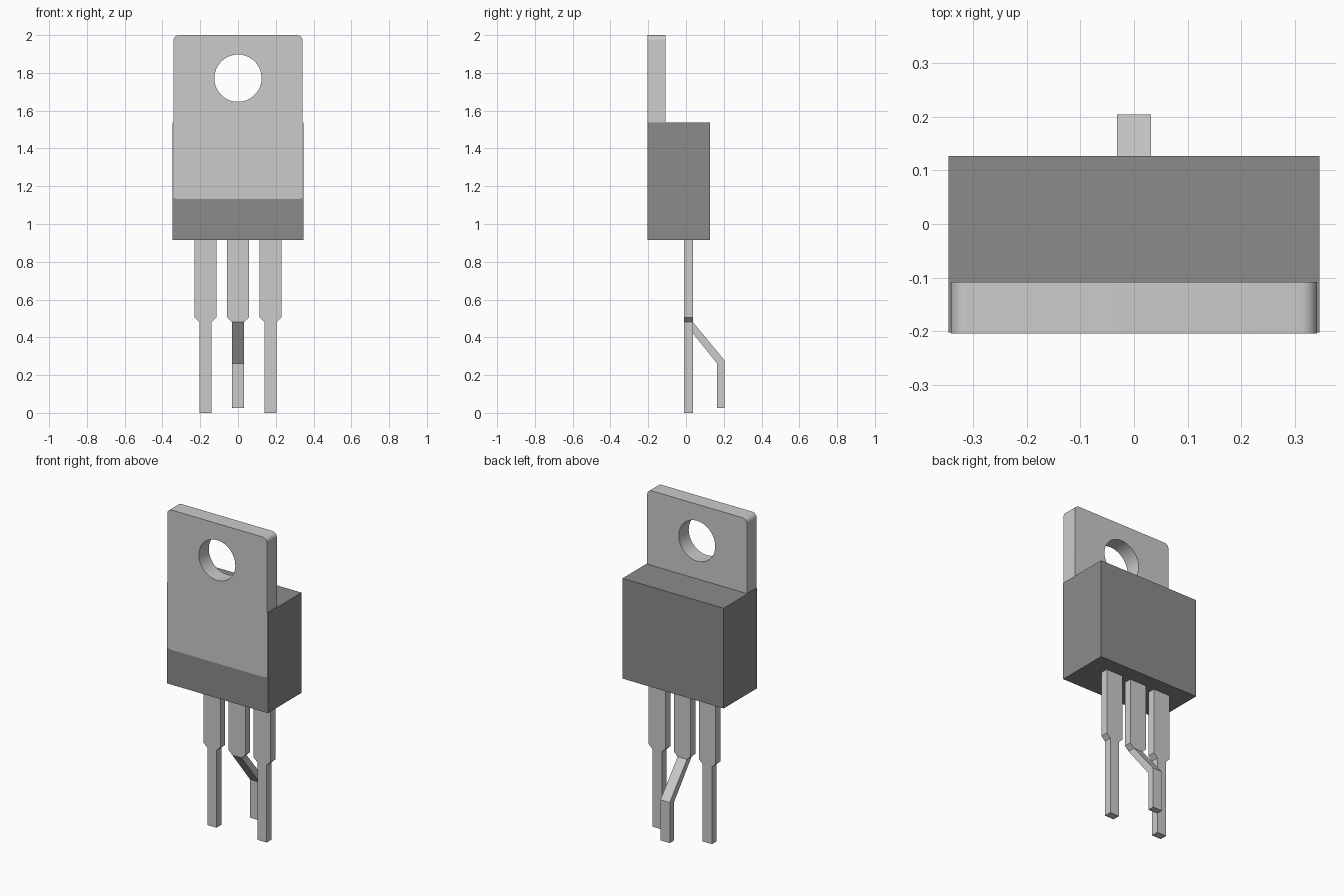
import bpy, bmesh, math
from mathutils import Vector

default = bpy.data.objects.get("Cube")
if default:
    bpy.data.objects.remove(default, do_unlink=True)


def make_material(name, value):
    mat = bpy.data.materials.new(name)
    mat.use_nodes = True
    color = (value, value, value, 1)
    mat.diffuse_color = color
    mat.node_tree.nodes["Principled BSDF"].inputs["Base Color"].default_value = color
    return mat


METAL = make_material("light grey metal", 0.60)
PLASTIC = make_material("dark grey plastic", 0.26)


def prism(name, loops, start, end, mat, axis="Y"):
    """Extrude outlines (first is the rim, others are holes) along X or Y."""
    bm = bmesh.new()
    edges = []
    for loop in loops:
        verts = [bm.verts.new((u, start, z) if axis == "Y" else (start, u, z))
                 for u, z in loop]
        edges += [bm.edges.new((a, b)) for a, b in zip(verts, verts[1:] + verts[:1])]
    bmesh.ops.triangle_fill(bm, edges=edges, use_beauty=True)
    result = bmesh.ops.extrude_face_region(bm, geom=bm.faces[:])
    moved = [v for v in result["geom"] if isinstance(v, bmesh.types.BMVert)]
    depth = end - start
    bmesh.ops.translate(bm, verts=moved,
                        vec=Vector((0, depth, 0) if axis == "Y" else (depth, 0, 0)))
    bmesh.ops.recalc_face_normals(bm, faces=bm.faces[:])
    mesh = bpy.data.meshes.new(name)
    bm.to_mesh(mesh)
    bm.free()
    mesh.materials.append(mat)
    obj = bpy.data.objects.new(name, mesh)
    bpy.context.collection.objects.link(obj)
    return obj


def arc(cx, cz, r, a0, a1, steps):
    angles = [math.radians(a0 + (a1 - a0) * i / steps) for i in range(steps + 1)]
    return [(cx + r * math.cos(a), cz + r * math.sin(a)) for a in angles]


# Moulded body
W = 0.347
prism("body", [[(-W, 0.915), (W, 0.915), (W, 1.537), (-W, 1.537)]],
      -0.203, 0.127, PLASTIC)

# Mounting tab with rounded top corners and a screw hole
T, R = 0.342, 0.03
rim = ([(-T, 1.138), (-T + 0.02, 1.132), (T - 0.02, 1.132), (T, 1.138)]
       + arc(T - R, 2.0 - R, R, 0, 90, 8)
       + arc(-T + R, 2.0 - R, R, 90, 180, 8))
hole = arc(0, 1.772, 0.125, 0, 360, 48)[:-1]
tab = prism("mounting_tab", [rim, hole], -0.205, -0.108, METAL)
bpy.ops.object.select_all(action="DESELECT")
tab.select_set(True)
bpy.context.view_layer.objects.active = tab
bpy.ops.object.shade_smooth_by_angle(angle=math.radians(30))

# Leads: wide shoulder tapering to a narrow pin
Y0, Y1 = -0.01, 0.037
WIDE, THIN = 0.058, 0.032


def lead_outline(cx, bottom):
    half = [(WIDE, 0.93), (WIDE, 0.505), (THIN, 0.48)]
    if bottom < 0.48:
        half.append((THIN, bottom))
    return ([(cx + x, z) for x, z in half]
            + [(cx - x, z) for x, z in reversed(half)])


for side, name in ((-1, "right_lead"), (1, "left_lead")):
    prism(name, [lead_outline(side * 0.172, 0.0)], Y0, Y1, METAL)
prism("middle_lead_shoulder", [lead_outline(0, 0.48)], Y0, Y1, METAL)

# Middle pin bent towards the back
prism("middle_lead_bent_pin",
      [[(Y0, 0.48), (Y1, 0.48), (0.205, 0.277), (0.205, 0.025),
        (0.164, 0.025), (0.164, 0.262)]],
      -THIN, THIN, METAL, axis="X")
